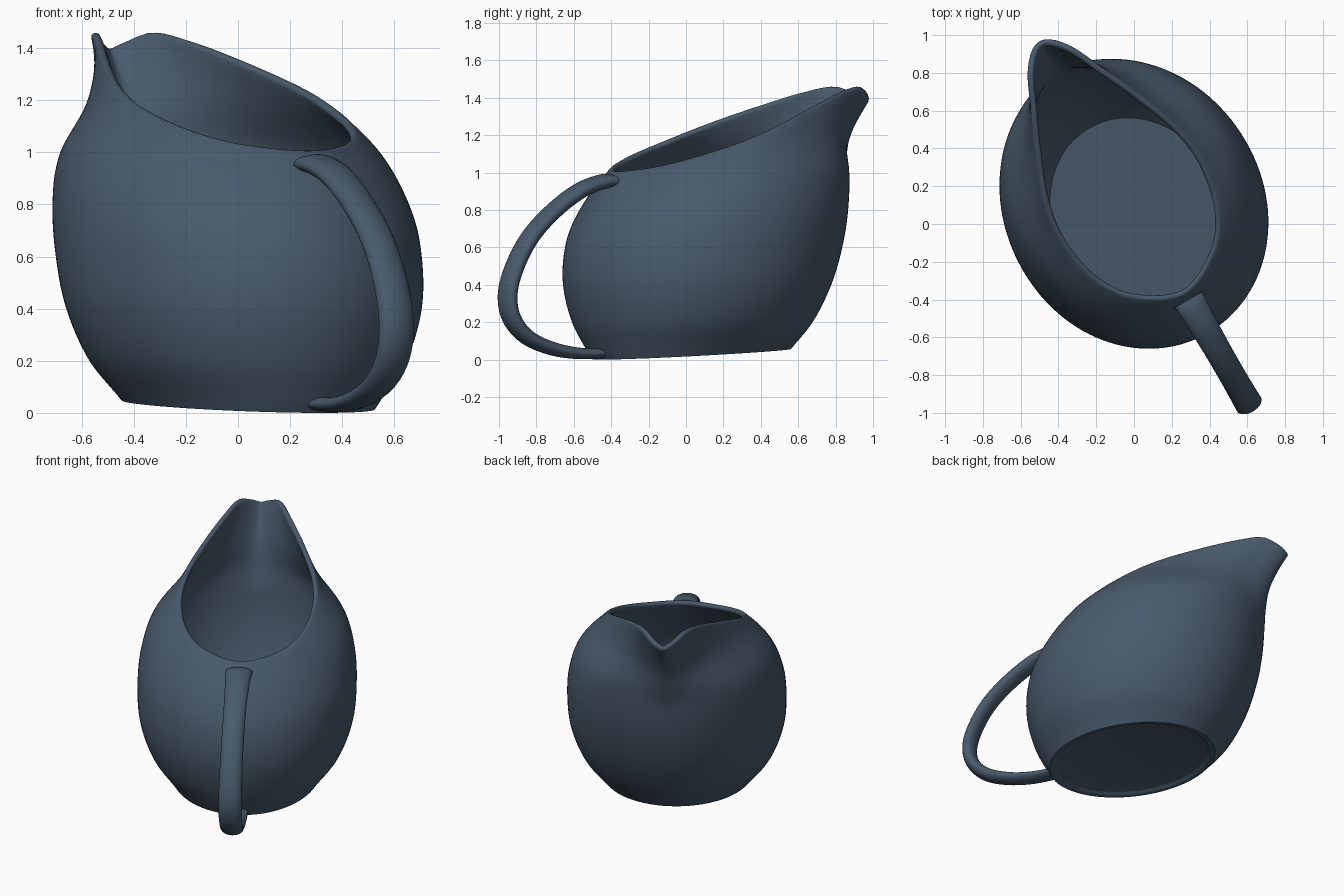
import bpy, bmesh, math
from mathutils import Vector

if "Cube" in bpy.data.objects:
    bpy.data.objects.remove(bpy.data.objects["Cube"])

glaze = bpy.data.materials.new("slate_blue_glaze")
glaze.diffuse_color = (0.065, 0.102, 0.148, 1)
glaze.use_nodes = True
glaze.node_tree.nodes["Principled BSDF"].inputs["Base Color"].default_value = glaze.diffuse_color


def spline(keys, x):
    """Smooth interpolation of rows (x, value, value, ...)."""
    x = min(max(x, keys[0][0]), keys[-1][0])
    i = max(j for j in range(len(keys) - 1) if keys[j][0] <= x)

    def slope(j, c):
        a, b = keys[max(j - 1, 0)], keys[min(j + 1, len(keys) - 1)]
        return (b[c] - a[c]) / (b[0] - a[0])
    p, q = keys[i], keys[i + 1]
    h = q[0] - p[0]
    t = (x - p[0]) / h
    return [(2*t**3 - 3*t*t + 1) * p[c] + (t**3 - 2*t*t + t) * h * slope(i, c)
            + (3*t*t - 2*t**3) * q[c] + (t**3 - t*t) * h * slope(i + 1, c)
            for c in range(1, len(p))]


def place(p):
    """Jug axes (toward spout, sideways, up) to world axes."""
    s, w, z = p
    return Vector((0.043 - 0.5 * s + 0.866 * w, 0.025 + 0.866 * s + 0.5 * w, z))


def loft(name, rings, start, end):
    """Skin closed rings and close both ends with a centre point."""
    bm = bmesh.new()
    rows = [[bm.verts.new(place(p)) for p in r] for r in rings]
    n = len(rows[0])
    for a, b in zip(rows, rows[1:]):
        for i in range(n):
            bm.faces.new((a[i], a[(i + 1) % n], b[(i + 1) % n], b[i]))
    for row, c in ((rows[0], start), (rows[-1], end)):
        v = bm.verts.new(place(c))
        for i in range(n):
            bm.faces.new((row[i], row[(i + 1) % n], v))
    bmesh.ops.recalc_face_normals(bm, faces=bm.faces)
    me = bpy.data.meshes.new(name)
    bm.to_mesh(me)
    bm.free()
    me.materials.append(glaze)
    ob = bpy.data.objects.new(name, me)
    bpy.context.collection.objects.link(ob)
    bpy.ops.object.select_all(action='DESELECT')
    ob.select_set(True)
    bpy.context.view_layer.objects.active = ob
    bpy.ops.object.shade_smooth_by_angle(angle=math.radians(40))
    return ob


# Belly sections: height, centre, half length, half width
BELLY = [(0.0, -0.02, 0.53, 0.44), (0.05, -0.015, 0.565, 0.475),
         (0.2, 0.01, 0.66, 0.59), (0.4, 0.04, 0.734, 0.664),
         (0.6, 0.08, 0.76, 0.682), (0.8, 0.135, 0.743, 0.668),
         (1.0, 0.2, 0.69, 0.61), (1.2, 0.26, 0.6, 0.46),
         (1.45, 0.36, 0.5, 0.34)]
# Rim: angle, along, sideways, height
RIM = [(-8, 1.055, -0.07, 1.40), (0, 1.085, 0, 1.37), (8, 1.055, 0.07, 1.40),
       (16, 0.97, 0.14, 1.44), (30, 0.82, 0.21, 1.415), (50, 0.6, 0.31, 1.345),
       (75, 0.33, 0.41, 1.25), (100, 0.1, 0.435, 1.17), (125, -0.15, 0.385, 1.09),
       (150, -0.34, 0.255, 1.03), (180, -0.46, 0, 1.0), (210, -0.34, -0.255, 1.03)]
SEG, LEV, WALL = 120, 44, 0.034


def outer(i, t):
    deg = 360 * i / SEG
    side = 1 if deg <= 180 else -1
    rs, rw, rz = spline(RIM, deg if side > 0 else 360 - deg)
    co, si = math.cos(math.radians(deg)), math.sin(math.radians(deg))
    base = 0.03 + 0.03 * co
    z = base + t * (rz - base)

    def section(h):
        c, a, b = spline(BELLY, h)
        return c + a * co, b * si
    (s, w), (es, ew) = section(z), section(rz)
    k = max(0, (t - 0.62) / 0.38) ** 1.6
    return Vector((s + (rs - es) * k, w + (side * rw - ew) * k, z))


def frame(i, t):
    """Outward normal and upward tangent of the outer wall."""
    e = 0.01
    up = (outer(i, min(t + e, 1)) - outer(i, max(t - e, 0))).normalized()
    around = outer((i + 1) % SEG, t) - outer((i - 1) % SEG, t)
    return around.cross(up).normalized(), up


def ring(f):
    return [f(i) for i in range(SEG)]


# Jug body: recessed underside, outer wall, rounded rim, inner wall, floor
def foot(scale, lift):
    return ring(lambda i: Vector((outer(i, 0).x * scale, outer(i, 0).y * scale,
                                  0.03 + (outer(i, 0).z - 0.03) * scale + lift)))


def rim_round(phi):
    def f(i):
        n, up = frame(i, 1)
        r = WALL / 2
        return outer(i, 1) - n * r + n * r * math.cos(phi) + up * r * math.sin(phi)
    return ring(f)


def inner(t):
    return ring(lambda i: outer(i, t) - frame(i, t)[0] * WALL)


body = [foot(0.90, 0.016), foot(0.92, 0.012), foot(0.94, 0.002), foot(0.97, 0.0)]
body += [ring(lambda i, t=k / LEV: outer(i, t)) for k in range(LEV + 1)]
body += [rim_round(math.pi * k / 6) for k in range(1, 6)]
body += [inner(k / LEV) for k in range(LEV, 0, -1)]
floor_z = sum(p.z for p in body[-1]) / SEG
loft("jug_body", body, (0, 0, 0.046), (0, 0, floor_z))

# Handle: step, along, height, half thickness, half width
HANDLE = [(0, -0.49, 0.955, 0.035, 0.085), (1, -0.55, 0.95, 0.04, 0.08),
          (2, -0.68, 0.905, 0.042, 0.074), (3, -0.84, 0.80, 0.043, 0.07),
          (4, -0.987, 0.66, 0.044, 0.07), (5, -1.085, 0.5, 0.044, 0.072),
          (6, -1.13, 0.35, 0.044, 0.074), (7, -1.105, 0.22, 0.043, 0.072),
          (8, -1.01, 0.12, 0.04, 0.068), (9, -0.86, 0.06, 0.036, 0.064),
          (10, -0.70, 0.034, 0.031, 0.064), (11, -0.535, 0.034, 0.026, 0.064)]


def handle_ring(u):
    s, z, th, wd = spline(HANDLE, u)
    a, b = spline(HANDLE, u - 0.05), spline(HANDLE, u + 0.05)
    d = Vector((b[0] - a[0], b[1] - a[1])).normalized()
    angles = [2 * math.pi * k / 28 for k in range(28)]
    return [Vector((s + d.y * th * math.cos(q), wd * math.sin(q),
                    z - d.x * th * math.cos(q))) for q in angles]


loft("handle", [handle_ring(11 * k / 66) for k in range(67)],
     (-0.485, 0, 0.955), (-0.53, 0, 0.034))
